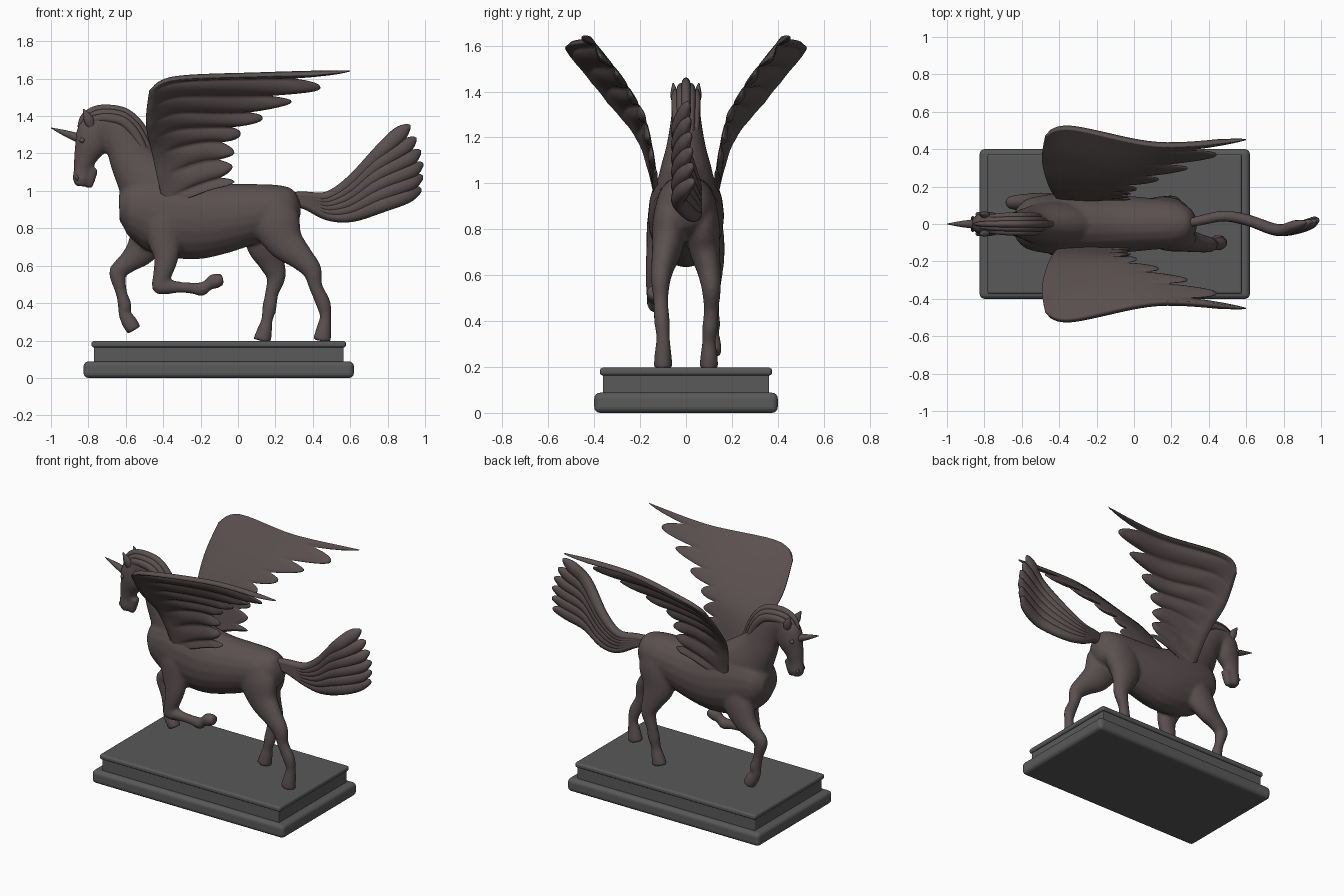
import bpy, bmesh, math
from mathutils import Vector

def material(name, col):
    m = bpy.data.materials.new(name)
    m.diffuse_color = col
    return m

BRONZE = material("bronze", (0.105, 0.08, 0.08, 1))
STONE = material("dark_stone", (0.1, 0.1, 0.1, 1))

def at(pts, t):
    """Catmull-Rom sample through tuples of any length, t in 0..1."""
    n = len(pts) - 1
    i = min(int(t * n), n - 1)
    f = t * n - i
    a, b, c, d = pts[max(i - 1, 0)], pts[i], pts[i + 1], pts[min(i + 2, n)]
    return [0.5 * (2 * q + (r - p) * f + (2 * p - 5 * q + 4 * r - s) * f * f
                   + (3 * q - p - 3 * r + s) * f ** 3) for p, q, r, s in zip(a, b, c, d)]

def skin(bm, rings):
    rows = [[bm.verts.new(p) for p in r] for r in rings]
    n = len(rows[0])
    for a, b in zip(rows, rows[1:]):
        for i in range(n):
            bm.faces.new((a[i], a[(i + 1) % n], b[(i + 1) % n], b[i]))
    return rows, n

def loft(bm, stations, seg=16, step=5):
    """Elliptic tube; station = x, y, z, in-plane radius, sideways radius."""
    m = (len(stations) - 1) * step
    s = [at(stations, k / m) for k in range(m + 1)]
    rings = []
    for k, (x, y, z, rn, ry) in enumerate(s):
        T = (Vector(s[min(k + 1, m)][:3]) - Vector(s[max(k - 1, 0)][:3])).normalized()
        N = Vector((0, 1, 0)).cross(T).normalized()
        B = T.cross(N)
        c = Vector((x, y, z))
        rings.append([c + N * max(rn, .002) * math.cos(a) + B * max(ry, .002) * math.sin(a)
                      for a in (2 * math.pi * i / seg for i in range(seg))])
    rows, n = skin(bm, rings)
    bm.faces.new(rows[0])
    bm.faces.new(rows[-1])

def finish(bm, name, mat):
    bmesh.ops.recalc_face_normals(bm, faces=bm.faces)
    me = bpy.data.meshes.new(name)
    bm.to_mesh(me)
    bm.free()
    me.polygons.foreach_set("use_smooth", [True] * len(me.polygons))
    me.materials.append(mat)
    ob = bpy.data.objects.new(name, me)
    bpy.context.collection.objects.link(ob)
    return ob

def lofts(name, parts, seg=16):
    bm = bmesh.new()
    for p in parts:
        loft(bm, p, seg)
    return finish(bm, name, BRONZE)

def mirror(ob):
    md = ob.modifiers.new("mirror", 'MIRROR')
    md.use_axis = (False, True, False)

# Plinth: stacked bevelled slabs
def slab(name, sx, sy, z0, z1, bev):
    bm = bmesh.new()
    bmesh.ops.create_cube(bm, size=1)
    for v in bm.verts:
        v.co = Vector((v.co.x * sx - .103, v.co.y * sy, z0 + (v.co.z + .5) * (z1 - z0)))
    ob = finish(bm, name, STONE)
    for p in ob.data.polygons:
        p.use_smooth = False
    b = ob.modifiers.new("bevel", 'BEVEL')
    b.width, b.segments = bev, 4

slab("plinth_foot", 1.445, .80, 0, .088, .026)
slab("plinth_body", 1.335, .725, .07, .175, .006)
slab("plinth_lip", 1.36, .75, .163, .197, .013)

# Body: overlapping lofts fused with a remesh
trunk = [(.335, 0, .9, .03, .03), (.3, 0, .9, .1, .085), (.22, 0, .9, .133, .125),
         (.08, 0, .88, .16, .14), (-.08, 0, .855, .19, .155), (-.22, 0, .85, .217, .165),
         (-.36, 0, .87, .222, .165), (-.48, 0, .9, .205, .155), (-.58, 0, .91, .15, .13),
         (-.635, 0, .91, .07, .075)]
neck = [(-.3, 0, .88, .17, .12), (-.37, 0, .93, .19, .125), (-.46, 0, 1.02, .175, .12),
        (-.55, 0, 1.14, .13, .09), (-.605, 0, 1.25, .108, .07), (-.67, 0, 1.33, .095, .06),
        (-.75, 0, 1.355, .075, .055), (-.81, 0, 1.345, .045, .045)]
head = [(-.75, 0, 1.395, .04, .04), (-.772, 0, 1.33, .083, .062), (-.787, 0, 1.25, .088, .064),
        (-.815, 0, 1.18, .064, .05), (-.832, 0, 1.11, .048, .04), (-.836, 0, 1.06, .047, .043),
        (-.835, 0, 1.025, .03, .032)]
chin = [(-.775, 0, 1.12, .03, .03), (-.79, 0, 1.06, .027, .028), (-.795, 0, 1.015, .016, .02)]
near_arm = [(-.42, -.07, .95, .1, .07), (-.40, -.095, .83, .11, .075), (-.39, -.115, .72, .088, .058),
            (-.385, -.128, .64, .066, .048), (-.405, -.133, .55, .05, .042), (-.425, -.135, .49, .04, .035)]
near_cannon = [(-.45, -.135, .505, .03, .03), (-.41, -.135, .49, .045, .038), (-.32, -.135, .485, .031, .03),
               (-.24, -.135, .48, .031, .029), (-.195, -.135, .475, .038, .034),
               (-.16, -.135, .497, .03, .03), (-.13, -.135, .515, .042, .038), (-.08, -.135, .528, .03, .036)]
far_arm = [(-.42, .07, .9, .11, .07), (-.46, .095, .78, .11, .07), (-.52, .11, .68, .085, .058),
           (-.585, .115, .62, .058, .046), (-.64, .115, .575, .046, .04), (-.66, .115, .555, .03, .03)]
far_cannon = [(-.655, .115, .6, .03, .03), (-.645, .115, .55, .043, .038), (-.625, .115, .46, .031, .03),
              (-.605, .115, .385, .037, .034), (-.61, .115, .345, .03, .03),
              (-.585, .115, .305, .042, .038), (-.555, .115, .255, .04, .042)]
near_hind = [(.17, -.06, .95, .1, .06), (.2, -.07, .84, .13, .075), (.25, -.08, .73, .103, .068),
             (.335, -.1, .645, .07, .052), (.395, -.11, .575, .053, .042), (.415, -.11, .49, .037, .033),
             (.455, -.105, .4, .04, .034), (.468, -.1, .33, .031, .03), (.46, -.1, .27, .04, .036),
             (.448, -.1, .197, .05, .042)]
far_hind = [(.17, .06, .95, .1, .06), (.16, .07, .84, .135, .075), (.15, .08, .72, .11, .068),
            (.18, .1, .62, .073, .052), (.203, .11, .54, .052, .042), (.18, .11, .45, .036, .033),
            (.168, .105, .375, .039, .034), (.155, .1, .31, .031, .03), (.145, .1, .265, .039, .036),
            (.128, .1, .197, .05, .042)]
body = lofts("horse_body", [trunk, neck, head, chin, near_arm, near_cannon, far_arm,
                            far_cannon, near_hind, far_hind], 20)
r = body.modifiers.new("fuse", 'REMESH')
r.mode, r.voxel_size, r.use_smooth_shade = 'VOXEL', .0105, True
s = body.modifiers.new("soften", 'SMOOTH')
s.factor, s.iterations = .5, 7

# Horn, ears, eyes, nostrils
lofts("horn", [[(-.84, 0, 1.278, .026, .026), (-.92, 0, 1.307, .017, .017), (-1, 0, 1.337, .002, .002)]])
mirror(lofts("ear", [[(-.785, .04, 1.34, .02, .016), (-.80, .05, 1.385, .026, .018),
                      (-.827, .056, 1.437, .003, .003)]]))
mirror(lofts("eye", [[(-.838, .05, 1.285, .003, .003), (-.833, .051, 1.27, .015, .014),
                      (-.83, .05, 1.255, .003, .003)]]))
mirror(lofts("nostril", [[(-.866, .03, 1.085, .003, .003), (-.862, .033, 1.07, .01, .009),
                          (-.855, .031, 1.055, .003, .003)]]))

# Mane: crest strand with side strands laid lower on the neck
crest = [(-.85, 1.34), (-.825, 1.395), (-.77, 1.43), (-.70, 1.437), (-.61, 1.42), (-.54, 1.365),
         (-.485, 1.28), (-.445, 1.19), (-.37, 1.1), (-.26, 1.05)]
def strand(k, side):
    n = len(crest) - 1
    out = []
    for i, (x, z) in enumerate(crest):
        w = math.sin(math.pi * (i + .4) / (n + .8)) ** .5
        out.append((x + (-.69 - x) * .1 * k, side * .022 * k * w, z + (1.2 - z) * .1 * k,
                    .026 * w, .02 * w))
    return out
lofts("mane", [strand(0, 1)] + [strand(k, sd) for k in (1, 2) for sd in (-1, 1)], 10)

# Tail: fanned strands
def lock(t):
    mix = lambda a, b: a + (b - a) * t
    bow = .035 * math.sin(math.pi * t)
    return [(.27, 0, mix(.94, .975), .02, .02), (.36, .02, mix(.925, .972), .024, .026),
            (.48, .042, mix(.868, .972), .026, .028), (.61, .02, mix(.866, 1.055), .032, .03),
            (.77, -.033, mix(.926, 1.215), .041, .032), (mix(.9, .86) + bow, -.01, mix(.975, 1.3), .042, .03),
            (mix(.965, .905) + bow, .025 - .02 * t, mix(1.005, 1.34), .022, .016),
            (mix(.98, .92) + bow, .03 - .02 * t, mix(1.012, 1.352), .003, .003)]
lofts("tail", [lock(k / 5) for k in range(6)], 12)

# Wing: fan of curves from shoulder edge to feather tips, ridged on the outside
edge = [(-.40, .12, .93), (-.455, .20, 1.18), (-.492, .34, 1.36), (-.475, .47, 1.535)]
inner = [(-.28, .125, .97), (-.32, .185, 1.22), (-.35, .34, 1.43), (-.34, .51, 1.608)]
outer = [(-.15, .13, 1.02), (-.16, .175, 1.25), (-.05, .27, 1.43), (.13, .42, 1.63)]
tips = [(-.02, .13, 1.05), (-.03, .145, 1.13), (-.02, .16, 1.205), (.01, .18, 1.295),
        (.123, .23, 1.378), (.278, .29, 1.47), (.433, .36, 1.544), (.6, .45, 1.643)]
FEATHERS, ROWS, COLS = 7, 70, 30
OUT = Vector((0, .75, -.66))
bm = bmesh.new()
rings = []
for j in range(COLS + 1):
    u = j / COLS
    front, back = [], []
    for i in range(ROWS + 1):
        v = i / ROWS
        d = 2 * abs(v * FEATHERS - round(v * FEATHERS))
        curve = [at(k, v) for k in (edge, inner, outer, tips)]
        p = Vector(at(curve, u * (1 - .2 * d ** 1.6)))
        ramp = min(1, max(0, (u - .2) / .3))
        end = min(1, .25 + 6 * u, .25 + 6 * (1 - u))
        th = (.018 * (1 - ramp) + ramp * (.003 + .022 * (1 - d * d))) * end
        front.append(p + OUT * th)
        back.append(p - OUT * .007 * end)
    rings.append(front + back[::-1])
rows, n = skin(bm, rings)
for row in (rows[0], rows[-1]):
    for i in range(ROWS):
        bm.faces.new((row[i], row[i + 1], row[n - 2 - i], row[n - 1 - i]))
mirror(finish(bm, "wing", BRONZE))
